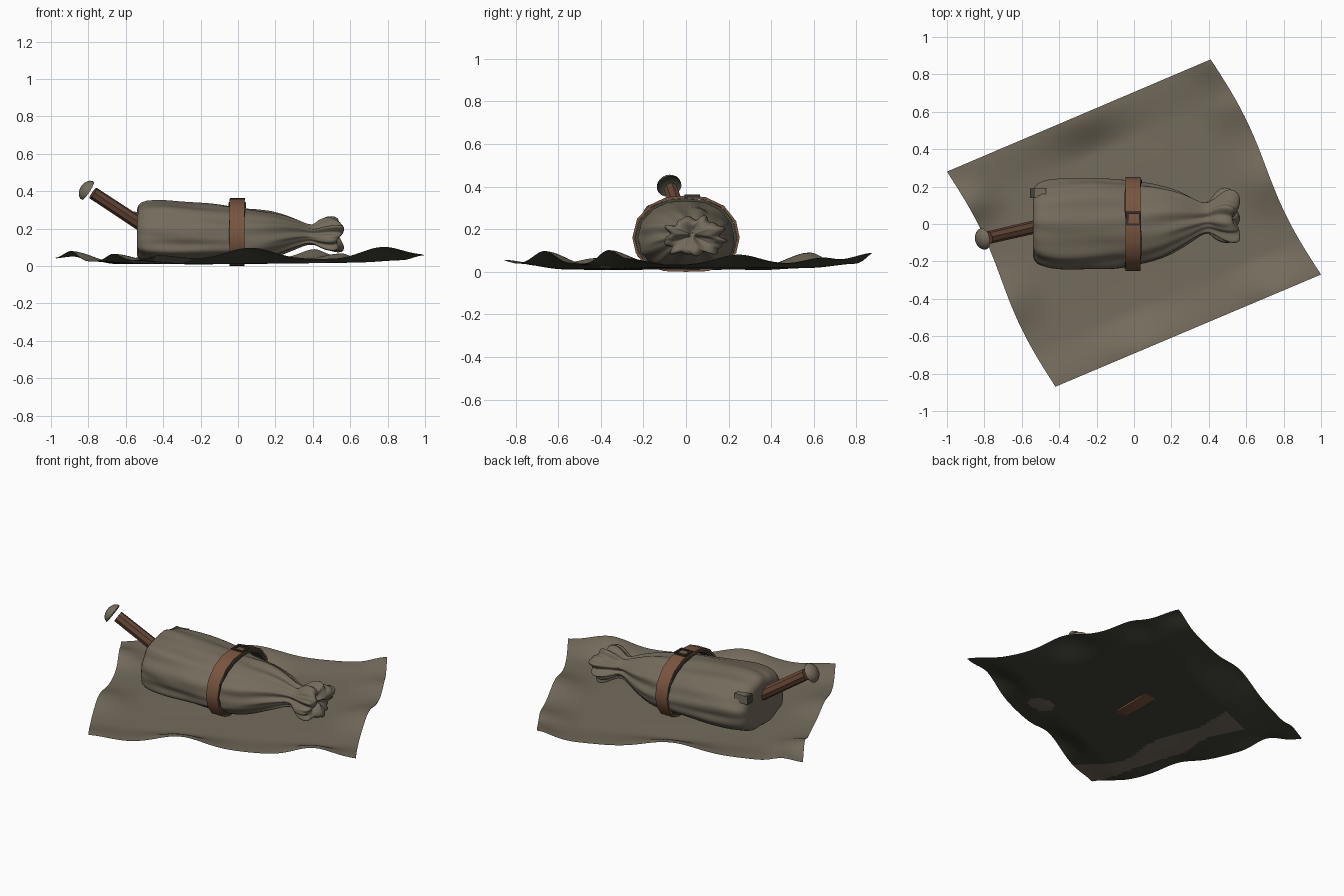
import bpy, bmesh, math
from math import sin, cos, pi, exp
from mathutils import Vector, noise

if "Cube" in bpy.data.objects:
    bpy.data.objects.remove(bpy.data.objects["Cube"])


def mat(name, rgb):
    m = bpy.data.materials.new(name)
    m.diffuse_color = (*rgb, 1)
    m.use_nodes = True
    m.node_tree.nodes["Principled BSDF"].inputs["Base Color"].default_value = m.diffuse_color
    return m


CLOTH = mat("drab cloth", (0.175, 0.148, 0.108))
LINING = mat("dark lining", (0.055, 0.058, 0.04))
LEATHER = mat("brown leather", (0.19, 0.09, 0.05))
WOOD = mat("brown wood", (0.13, 0.063, 0.038))
IRON = mat("dark iron", (0.035, 0.03, 0.026))


def make(name, verts, faces, material, angle=40, subsurf=0, up=None):
    """Mesh object; 'up' gives the side an open sheet must face."""
    me = bpy.data.meshes.new(name)
    me.from_pydata([tuple(v) for v in verts], [], faces)
    bm = bmesh.new()
    bm.from_mesh(me)
    bmesh.ops.recalc_face_normals(bm, faces=bm.faces)
    if up and sum((f.normal for f in bm.faces), Vector()).dot(Vector(up)) < 0:
        bmesh.ops.reverse_faces(bm, faces=bm.faces)
    bm.to_mesh(me)
    bm.free()
    me.materials.append(material)
    ob = bpy.data.objects.new(name, me)
    bpy.context.collection.objects.link(ob)
    bpy.ops.object.select_all(action='DESELECT')
    bpy.context.view_layer.objects.active = ob
    ob.select_set(True)
    if subsurf:
        s = ob.modifiers.new("smooth", 'SUBSURF')
        s.levels = s.render_levels = subsurf
        bpy.ops.object.shade_smooth()
    else:
        bpy.ops.object.shade_smooth_by_angle(angle=math.radians(angle))
    return ob


def loft(rings, closed_ends=True, loop=False):
    n = len(rings[0])
    verts = [v for r in rings for v in r]
    faces = []
    for i in range(len(rings) if loop else len(rings) - 1):
        a, b = i * n, (i + 1) % len(rings) * n
        faces += [(a + j, a + (j + 1) % n, b + (j + 1) % n, b + j) for j in range(n)]
    if closed_ends and not loop:
        faces += [tuple(range(n))[::-1], tuple(range(len(verts) - n, len(verts)))]
    return verts, faces


# Ground cloth: sheet with curled, wavy borders, and a dark lining below it
def bump(x, c, w):
    return exp(-((x - c) / w) ** 2)


def border(d):
    e = max(0, 1 - d / .17)
    return e * e * (3 - 2 * e)


N = 80
A, B, C, D = Vector((-1, .28)), Vector((.41, .88)), Vector((1, -.27)), Vector((-.42, -.87))
verts = []
for i in range(N + 1):
    for j in range(N + 1):
        s, t = i / N, j / N            # s left to right, t back to front
        p = A.lerp(B, s).lerp(D.lerp(C, s), t)
        z = .014 + .010 * noise.noise(Vector((p.x * 2.2, p.y * 2.2, 3))) * min(1, p.length)
        z += .012 * max(0, s - .5) * 2
        z += border(1 - t) * (.02 + .06 * bump(s, .34, .12) + .06 * bump(s, .84, .1) + .01 * bump(s, 0, .1))
        z += border(t) * (.015 + .065 * bump(s, .5, .14) + .04 * bump(s, 1, .07) + .02 * bump(s, .08, .05))
        z += border(s) * (.012 + .055 * bump(t, .15, .08) + .04 * bump(t, .6, .12))
        z += border(1 - s) * (.008 + .035 * bump(t, .2, .1) + .045 * bump(t, .55, .12))
        p.x += .025 * sin(2 * pi * t)
        verts.append((p.x, p.y, max(.008, z)))
W = N + 1
faces = [(i * W + j, i * W + j + 1, (i + 1) * W + j + 1, (i + 1) * W + j)
         for i in range(N) for j in range(N)]
make("ground_cloth", verts, faces, CLOTH, 60, up=(0, 0, 1))
under = make("ground_cloth_lining", [(x, y, z - .003) for x, y, z in verts], faces, LINING, 60, up=(0, 0, -1))
under.data.materials.append(CLOTH)
for f in under.data.polygons:          # bare patches under the cloth
    s, t = f.index // N / N, f.index % N / N
    strip = t > .15 and abs(s - (.06 + .2 * (1 - t))) < .06 + .02 * sin(14 * t)
    spot = ((s - .63) / .055) ** 2 + ((t - .87) / .05) ** 2 < 1
    f.material_index = 1 if strip or spot else 0

# Sack: x, y centre, half width, bottom, top, pleat depth
sections = [
    (-.530, 0, .04, .13, .21, 0), (-.543, 0, .14, .08, .28, .02), (-.54, 0, .195, .045, .325, .03),
    (-.50, 0, .230, .02, .355, .035), (-.40, 0, .243, .015, .352, .035), (-.30, 0, .246, .015, .343, .035),
    (-.20, 0, .243, .015, .336, .035), (-.10, 0, .236, .015, .328, .035), (0, 0, .226, .015, .312, .035),
    (.10, .005, .21, .02, .302, .045), (.18, .012, .18, .035, .290, .06), (.25, .02, .15, .066, .272, .08),
    (.31, .025, .115, .092, .250, .10), (.36, .03, .085, .115, .228, .13), (.40, .035, .075, .118, .214, .14),
    (.44, .04, .12, .098, .240, .18), (.49, .045, .148, .075, .262, .2), (.54, .035, .135, .075, .257, .22),
    (.552, .03, .10, .10, .235, .25), (.535, .03, .05, .13, .21, .2), (.52, .03, .012, .165, .18, 0)]
S = 64
rings = []
for x, yc, w, zb, zt, amp in sections:
    ring, zc = [], zb + .43 * (zt - zb)
    for k in range(S):
        a = 2 * pi * k / S
        c, s = cos(a), sin(a)
        e = 2.15 if s > 0 else 2.6
        r = (abs(c) ** e + abs(s) ** e) ** (-1 / e)
        crease = 1 - 2 * abs(sin(4.5 * a + 1.5 * x + .6 * sin(6 * x)))
        r *= 1 + amp * (.6 * crease + .4 * sin(14 * a + 1 + 3 * x))
        r += .08 * noise.noise(Vector((x * 7, c * 2, s * 2)))
        lip = .02 * sin(3 * a) if .42 < x else 0
        h = zt - zc if s > 0 else zc - zb
        ring.append((x + lip, yc + w * r * c, max(.016, zc + h * r * s)))
    rings.append(ring)
make("sack", *loft(rings), CLOTH, subsurf=1)

# Open corner of the sack with its dark inside
rings = [[(x, .165 + r * cos(a), .265 + r * sin(a)) for a in (pi / 4 + pi / 2 * k for k in range(4))]
         for x, r in ((-.47, .04), (-.53, .034), (-.556, .036))]
corner = make("sack_corner", *loft(rings), CLOTH)
corner.data.materials.append(LINING)
for f in corner.data.polygons:
    f.material_index = 1 if f.normal.x < -.8 or f.center.x < -.535 and f.normal.z > .5 else 0

# Strap: flat band round the sack, with ragged dark padding inside it
path = [(0, .006), (.1, .009), (.19, .035), (.23, .09), (.246, .16), (.23, .235), (.175, .305), (.09, .345),
        (0, .352), (-.09, .345), (-.165, .31), (-.225, .245), (-.246, .16), (-.23, .09), (-.19, .035), (-.1, .009)]


def band(inset, thick, x0, x1, rag):
    rings = []
    for i, p in enumerate(path):
        p, q, o = Vector(p), Vector(path[i - 1]), Vector(path[(i + 1) % len(path)])
        d = (o - q).normalized()
        n = Vector((d.y, -d.x))
        p = p - n * inset
        j = rag * sin(5.1 * i)
        rings.append([(x, *(p + n * f)) for x, f in
                      ((x0 + j, -thick), (x1 + j, -thick), (x1 + j, thick), (x0 + j, thick))])
    return loft(rings, loop=True)


make("strap", *band(0, .006, -.045, .036, 0), LEATHER, 35)
make("strap_padding", *band(.014, .007, -.044, .035, .008), LINING, 35)

# Buckle: square frame lying on the strap
verts, faces = [], []


def bar(x0, x1, y0, y1, z0=.350, z1=.364):
    b = len(verts)
    verts.extend((x, y, z) for x in (x0, x1) for y in (y0, y1) for z in (z0, z1))
    faces.extend(tuple(b + i for i in f) for f in
                 ((0, 1, 3, 2), (4, 6, 7, 5), (0, 4, 5, 1), (2, 3, 7, 6), (0, 2, 6, 4), (1, 5, 7, 3)))


for x in (-.042, .026):
    bar(x, x + .012, -.008, .066)
for y in (-.008, .054):
    bar(-.042, .038, y, y + .012)
make("buckle", verts, faces, IRON)

# Handle: eight-sided rod leaning out of the sack
end, inner = Vector((-.775, -.072, .39)), Vector((-.44, .005, .17))
axis = (end - inner).normalized()
side = axis.cross(Vector((0, 0, 1))).normalized()
up = side.cross(axis)


def circle(c, r, n):
    return [c + (side * cos(2 * pi * k / n) + up * sin(2 * pi * k / n)) * r for k in range(n)]


make("handle", *loft([circle(inner, .036, 8), circle(end, .034, 8)]), WOOD, 30)

# Pommel: hollow dome just past the handle end, dark inside
base = Vector((-.803, -.079, .402))
for name, k, m, way in (("pommel", 1, CLOTH, axis), ("pommel_inside", .95, LINING, -axis)):
    rings = [circle(base + axis * .042 * k * sin(t), .058 * k * cos(t) + .0005, 20)
             for t in (pi / 2 * i / 6 for i in range(7))]
    v, f = loft(rings, closed_ends=False)
    f.append(tuple(range(len(v) - 20, len(v))))
    make(name, v, f, m, up=way)
